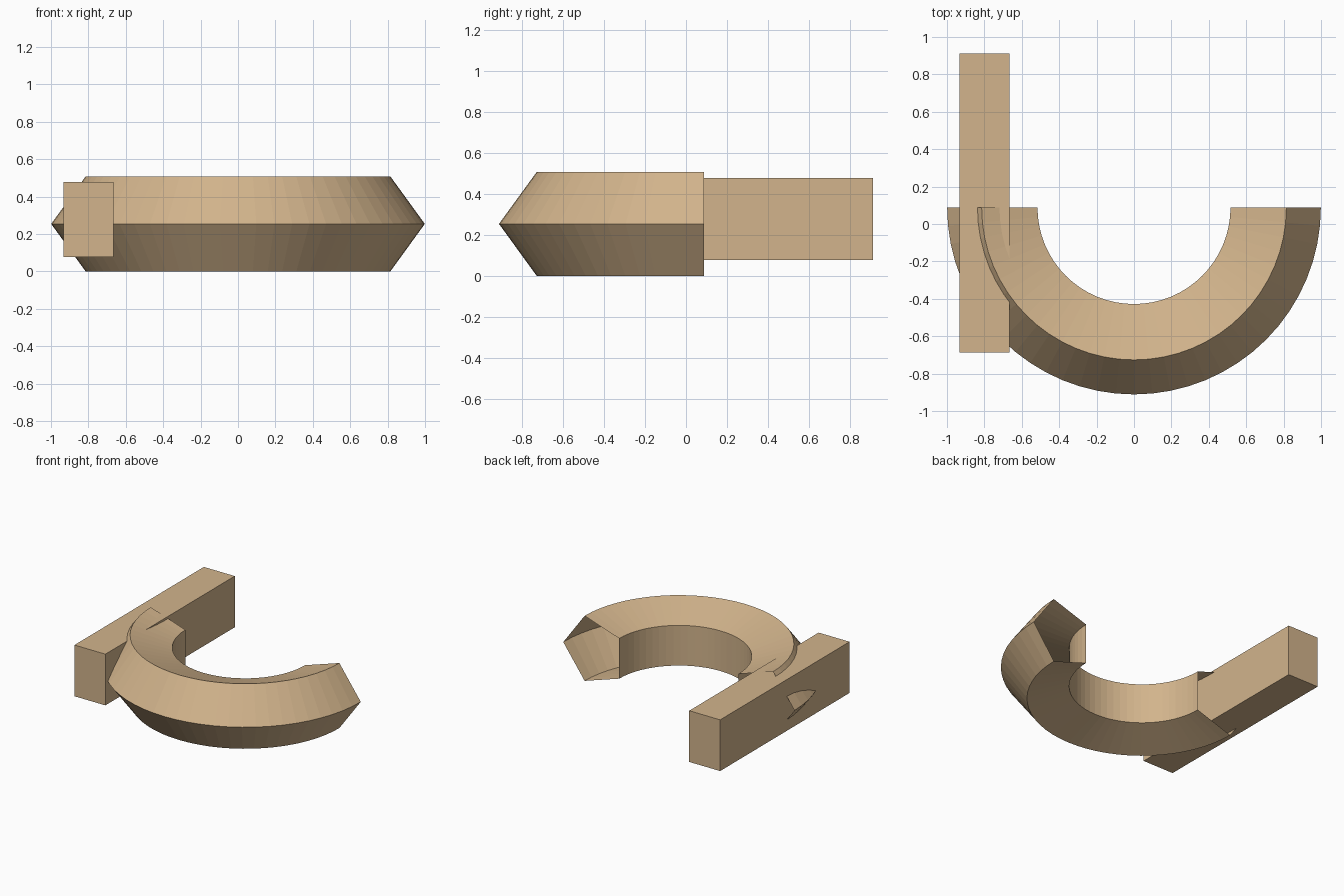
import bpy, bmesh, math
from mathutils import Vector

if "Cube" in bpy.data.objects:
    bpy.data.objects.remove(bpy.data.objects["Cube"])

MAJOR, MINOR = 0.732, 0.267      # ring radius and pentagon section radius
SIDES, STEPS = 5, 32
CENTRE = Vector((0, 0.088, 0.254))

tan = bpy.data.materials.new("tan")
tan.diffuse_color = (0.645, 0.456, 0.262, 1)
tan.use_nodes = True
tan.node_tree.nodes["Principled BSDF"].inputs["Base Color"].default_value = tan.diffuse_color


def make_object(name, bm):
    mesh = bpy.data.meshes.new(name)
    bm.to_mesh(mesh)
    bm.free()
    mesh.materials.append(tan)
    obj = bpy.data.objects.new(name, mesh)
    bpy.context.collection.objects.link(obj)
    return obj


# Half ring: open-ended tube with a pentagonal section, swept through 180 degrees
bm = bmesh.new()
rings = []
for i in range(STEPS + 1):
    a = math.pi + math.pi * i / STEPS
    ring = []
    for k in range(SIDES):
        t = math.tau * k / SIDES
        r = MAJOR + MINOR * math.cos(t)
        ring.append(bm.verts.new(CENTRE + Vector(
            (r * math.cos(a), r * math.sin(a), MINOR * math.sin(t)))))
    rings.append(ring)
for r0, r1 in zip(rings, rings[1:]):
    for k in range(SIDES):
        n = (k + 1) % SIDES
        bm.faces.new((r0[k], r1[k], r1[n], r0[n]))
make_object("half_ring", bm)

# Straight bar passing through the left end of the ring
bm = bmesh.new()
bmesh.ops.create_cube(bm, size=1)
bmesh.ops.scale(bm, vec=(0.267, 1.597, 0.4), verts=bm.verts)
bar = make_object("straight_bar", bm)
bar.location = (-0.799, 0.112, 0.277)
